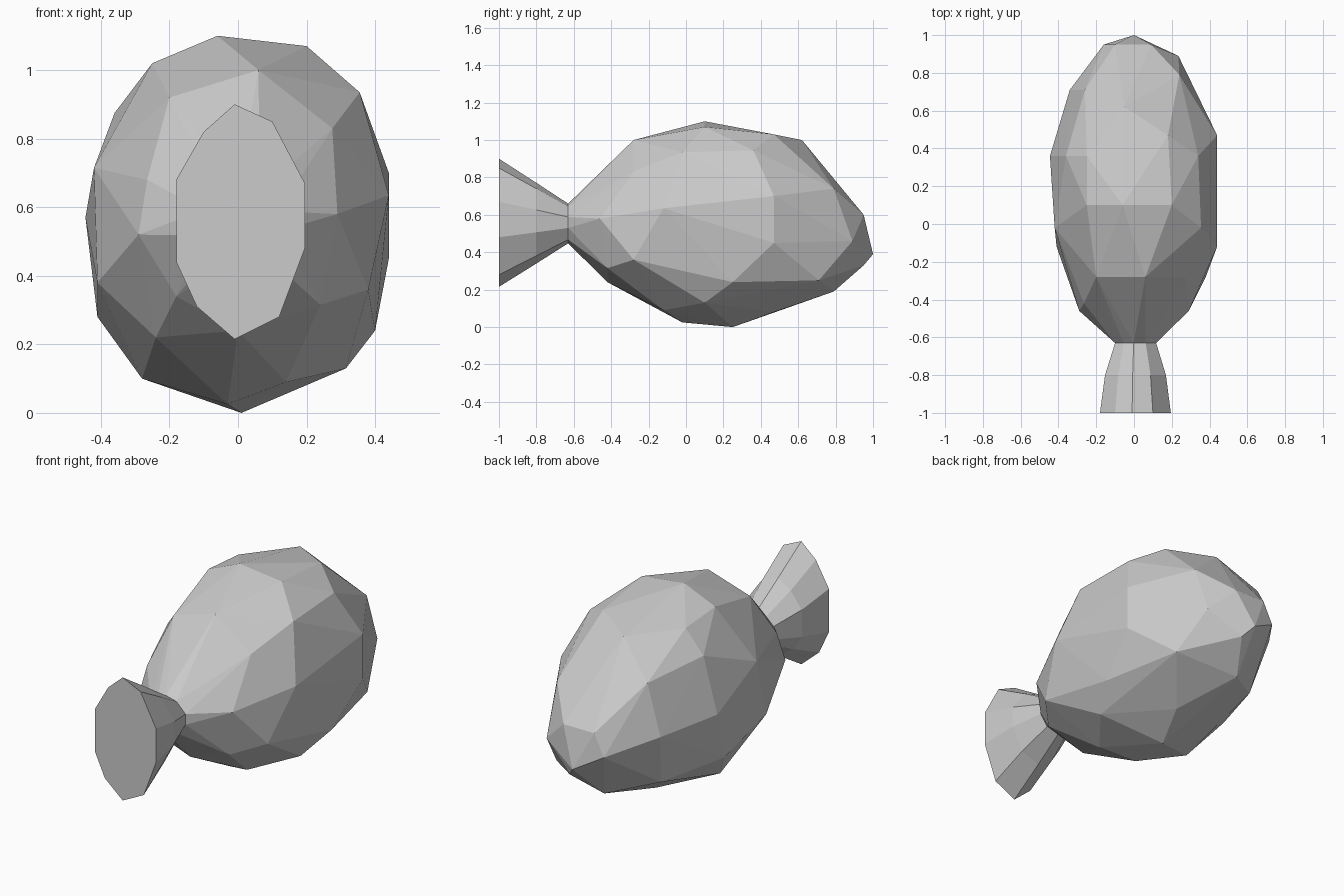
import bpy
import bmesh

# Remove the default cube
default_cube = bpy.data.objects.get("Cube")
if default_cube:
    bpy.data.objects.remove(default_cube, do_unlink=True)

# Single matte grey
grey = bpy.data.materials.new("light_grey")
grey.use_nodes = True
colour = (0.6, 0.6, 0.6, 1)
grey.diffuse_color = colour
grey.node_tree.nodes["Principled BSDF"].inputs["Base Color"].default_value = colour


def finish(name, bm):
    """Turn a bmesh into a flat-shaded grey object."""
    bmesh.ops.recalc_face_normals(bm, faces=bm.faces[:])
    mesh = bpy.data.meshes.new(name)
    bm.to_mesh(mesh)
    bm.free()
    mesh.materials.append(grey)
    part = bpy.data.objects.new(name, mesh)
    bpy.context.collection.objects.link(part)
    return part


# Outline of the flared tail end, as (x, z)
tail_outline = [(-.01, .90), (.10, .85), (.195, .67), (.195, .48), (.12, .28),
                (-.01, .215), (-.12, .31), (-.18, .44), (-.18, .68), (-.10, .82)]
tail_centre_x, tail_centre_z = .01, .552
neck_y = -.63


def tail_section(y, scale_x, scale_z):
    """Tail outline shrunk towards its centre at station y."""
    return [(tail_centre_x + (x - tail_centre_x) * scale_x, y,
             tail_centre_z + (z - tail_centre_z) * scale_z)
            for x, z in tail_outline]


neck = tail_section(neck_y, .58, .31)

# Tail: neck, waist and flared end joined by quads, closed at the front
bm = bmesh.new()
sections = [neck, tail_section(-.8, .86, .63), tail_section(-1, 1, 1)]
rings = [[bm.verts.new(point) for point in section] for section in sections]
for inner, outer in zip(rings, rings[1:]):
    for i in range(len(inner)):
        j = (i + 1) % len(inner)
        bm.faces.new((inner[i], inner[j], outer[j], outer[i]))
bm.faces.new(rings[-1])
finish("flared_tail", bm)

# Body: irregular cross-sections, station y -> corners (x, z)
body_sections = {
    -.46: [(.29, .58), (-.29, .52), (-.18, .34)],
    -.42: [(0, .24), (.24, .315), (-.265, .68)],
    -.28: [(.06, 1), (.275, .83), (-.2, .92), (.38, .36), (-.24, .22)],
    -.12: [(.44, .635), (-.41, .38), (.14, .09)],
    -.02: [(.355, .935), (-.42, .715), (-.03, .025)],
    .1: [(-.06, 1.1), (.2, 1.07), (-.25, 1.02), (.315, .13), (-.28, .1)],
    .25: [(.01, 0), (-.41, .28), (.4, .24)],
    .36: [(.34, .945), (-.25, 1), (-.36, .875), (-.445, .57)],
    .47: [(.44, .7), (.44, .45), (.18, 1.03), (.1, .08)],
    .62: [(-.05, 1), (-.28, .25)],
    .71: [(-.26, .83), (-.34, .55), (.3, .25)],
    .79: [(.24, .74), (-.05, .19)],
    .89: [(.235, .46)],
    .95: [(.09, .6), (-.1, .6), (-.16, .48), (.05, .33)],
    1: [(0, .39)],
}

# Skin the sections with a convex shell and open it where the tail joins
bm = bmesh.new()
for point in neck:
    bm.verts.new(point)
for y, corners in body_sections.items():
    for x, z in corners:
        bm.verts.new((x, y, z))
bmesh.ops.convex_hull(bm, input=bm.verts[:])
loose = [v for v in bm.verts if not v.link_faces]
bmesh.ops.delete(bm, geom=loose, context='VERTS')
joint = [f for f in bm.faces if all(v.co.y < neck_y + .01 for v in f.verts)]
bmesh.ops.delete(bm, geom=joint, context='FACES')
finish("faceted_body", bm)
